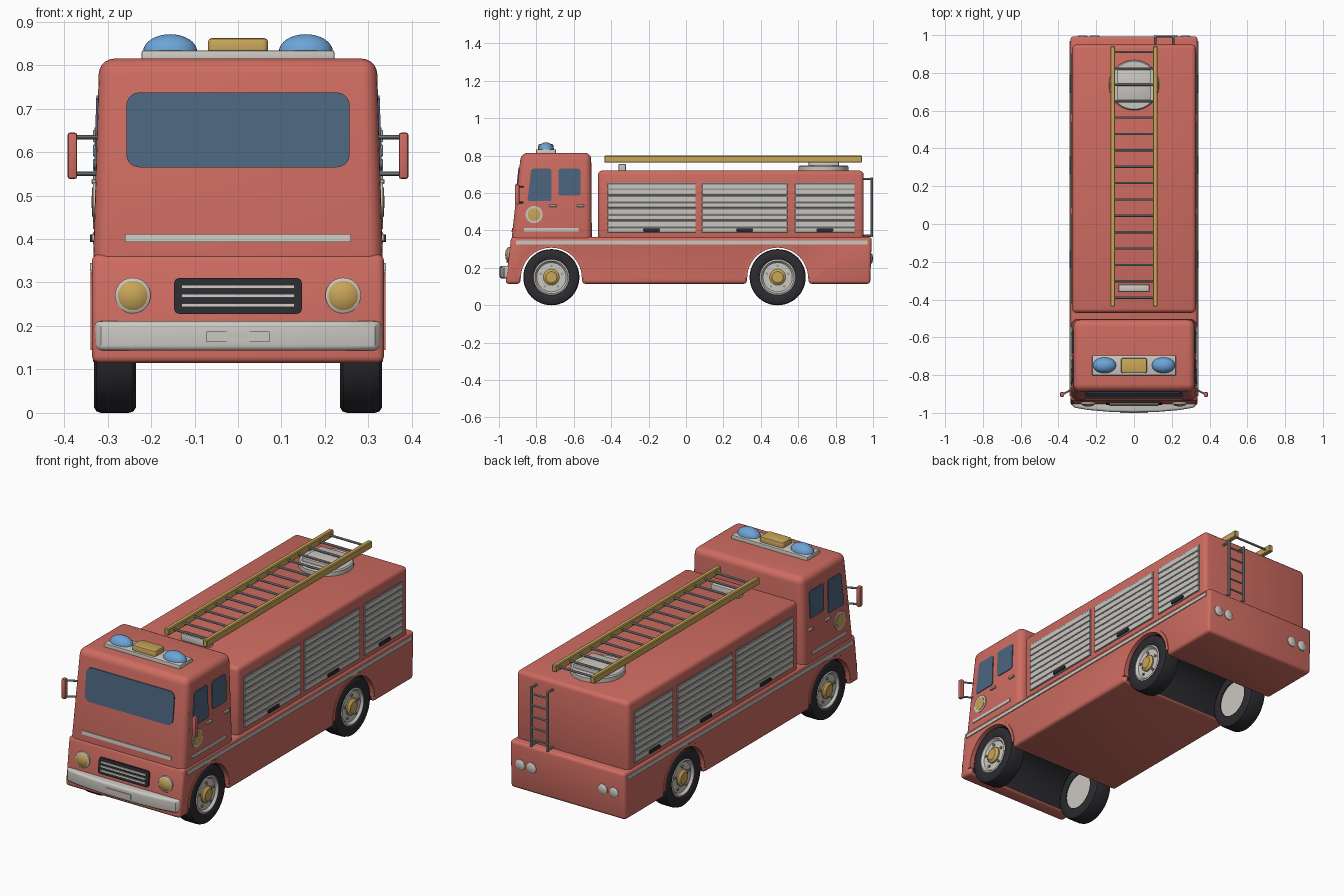
import bpy, bmesh, math
from mathutils import Vector

if "Cube" in bpy.data.objects:
    bpy.data.objects.remove(bpy.data.objects["Cube"])


def material(name, rgb):
    m = bpy.data.materials.new(name)
    m.diffuse_color = (*rgb, 1)
    m.use_nodes = True
    m.node_tree.nodes["Principled BSDF"].inputs["Base Color"].default_value = m.diffuse_color
    return m


RED = material("red paint", (0.62, 0.15, 0.12))
LIGHT = material("light grey", (0.60, 0.57, 0.53))
DARK = material("black rubber", (0.025, 0.025, 0.03))
GLASS = material("window blue", (0.07, 0.13, 0.21))
LAMP = material("lamp blue", (0.15, 0.37, 0.68))
GOLD = material("gold", (0.58, 0.38, 0.10))
STEEL = material("steel", (0.30, 0.32, 0.34))


def finish(bm, name, *mats):
    bmesh.ops.recalc_face_normals(bm, faces=bm.faces)
    me = bpy.data.meshes.new(name)
    bm.to_mesh(me)
    bm.free()
    for m in mats:
        me.materials.append(m)
    ob = bpy.data.objects.new(name, me)
    bpy.context.collection.objects.link(ob)
    return ob


def prism(name, pts, f, d0, d1, mat, bevel=0, seg=3):
    """Extrude a 2D outline from d0 to d1; f maps (u, v, d) to space."""
    bm = bmesh.new()
    a, b = [[bm.verts.new(f(u, v, d)) for u, v in pts] for d in (d0, d1)]
    n = len(pts)
    bm.faces.new(a)
    bm.faces.new(b)
    for i in range(n):
        bm.faces.new((a[i], a[(i + 1) % n], b[(i + 1) % n], b[i]))
    bmesh.ops.recalc_face_normals(bm, faces=bm.faces)
    if bevel:
        edges = [e for e in bm.edges if e.calc_face_angle(0) > 0.7]
        bmesh.ops.bevel(bm, geom=edges, offset=bevel, segments=seg,
                        profile=0.5, affect='EDGES', clamp_overlap=True)
    return finish(bm, name, mat)


def lathe(name, prof, loc, axis, mat, seg=32, scale=(1, 1)):
    """Revolve (radius, height) points around an axis through loc."""
    rot = Vector(axis).to_track_quat('Z', 'Y').to_matrix()
    bm = bmesh.new()
    rings = []
    for r, h in prof:
        rings.append([bm.verts.new(Vector(loc) + rot @ Vector((
            r * scale[0] * math.cos(math.tau * i / seg),
            r * scale[1] * math.sin(math.tau * i / seg), h))) for i in range(seg)])
    for p, q in zip(rings, rings[1:]):
        for i in range(seg):
            j = (i + 1) % seg
            bm.faces.new((p[i], p[j], q[j], q[i]))
    bmesh.ops.remove_doubles(bm, verts=bm.verts, dist=1e-5)
    return finish(bm, name, mat)


def rod(name, a, b, r, mat=STEEL):
    d = Vector(b) - Vector(a)
    return lathe(name, [(0, 0), (r, 0), (r, d.length), (0, d.length)], a, d, mat, 10)


def rect(u0, u1, v0, v1, r=0):
    if not r:
        return [(u0, v0), (u1, v0), (u1, v1), (u0, v1)]
    out = []
    for k, (u, v) in enumerate([(u1 - r, v1 - r), (u0 + r, v1 - r), (u0 + r, v0 + r), (u1 - r, v0 + r)]):
        for i in range(6):
            t = math.pi / 2 * (k + i / 5)
            out.append((u + r * math.cos(t), v + r * math.sin(t)))
    return out


# Surface mappings
def flat(x, y, z): return (x, y, z)
def cab_x(z): return 0.333 - (z - 0.36) * 0.03
def cab_y(z): return -0.932 + (z - 0.36) * 0.11
def nose_y(z): return -0.965 + (z - 0.115) * 0.12
def on_windscreen(u, z, d): return (u, cab_y(z) - d, z)
def on_nose(u, z, d): return (u, nose_y(z) - d, z)
def cab_side(s): return lambda y, z, d: (s * (cab_x(z) + d), y, z)
def wall(s, x): return lambda y, z, d: (s * (x + d), y, z)


# Lower body with wheel arches
AXLES, ARCH, AZ = (-0.72, 0.49), 0.165, 0.145
outline = [(nose_y(0.115), 0.115)]
for c in AXLES:
    outline.append((c - ARCH, 0.115))
    outline += [(c - ARCH * math.cos(math.pi * i / 20), AZ + ARCH * math.sin(math.pi * i / 20)) for i in range(21)]
    outline.append((c + ARCH, 0.115))
outline += [(0.985, 0.115), (0.993, 0.365), (nose_y(0.365), 0.365)]
lower = prism("lower_body", outline, lambda y, z, d: (d * 0.336, y, z), -1, 1, RED, 0.016)
lower.data.materials.append(DARK)
for p in lower.data.polygons:
    x, y, z = p.center
    if abs(x) < 0.3 and any(math.hypot(y - c, z - AZ) < ARCH + 0.006 for c in AXLES):
        p.material_index = 1

# Cab and equipment box
prism("cab", [(cab_y(0.33), 0.33), (-0.503, 0.33), (-0.507, 0.815), (cab_y(0.815), 0.815)],
      lambda y, z, d: (d * cab_x(z), y, z), -1, 1, RED, 0.035, 5)
prism("equipment_box", rect(-0.47, 0.95, 0.33, 0.72), lambda y, z, d: (d, y, z), -0.327, 0.327, RED, 0.022)

# Front details
prism("windscreen", rect(-0.257, 0.257, 0.565, 0.737, 0.03), on_windscreen, -0.01, 0.005, GLASS)
prism("front_stripe", rect(-0.26, 0.26, 0.393, 0.412), on_windscreen, -0.01, 0.004, LIGHT)
prism("grille", rect(-0.147, 0.147, 0.228, 0.31, 0.012), on_nose, -0.01, 0.008, DARK)
for z in (0.248, 0.269, 0.29):
    prism("grille_bar", rect(-0.13, 0.13, z - 0.004, z + 0.004), on_nose, 0, 0.013, LIGHT)
half = [(0.331, -0.93), (0.331, -0.955), (0.315, -0.972), (0.24, -0.985), (0.12, -0.995)]
prism("bumper", half + [(0, -0.997)] + [(-x, y) for x, y in half[::-1]], flat, 0.143, 0.211, LIGHT, 0.02, 4)
prism("number_plate", rect(-0.073, 0.073, 0.163, 0.187), lambda x, z, d: (x, -0.99 - d, z), 0, 0.01, LIGHT)

# Roof light bar
prism("light_bar_base", rect(-0.222, 0.222, -0.802, -0.695), flat, 0.80, 0.834, LIGHT, 0.005, 2)
prism("centre_lamp", rect(-0.069, 0.069, -0.79, -0.709, 0.012), flat, 0.82, 0.862, GOLD, 0.008, 2)
dome = [(0, 0)] + [(math.cos(t * math.pi / 16), 0.04 * math.sin(t * math.pi / 16)) for t in range(9)]

for s in (-1, 1):
    side = cab_side(s)
    lathe("beacon", dome, (s * 0.156, -0.748, 0.831), (0, 0, 1), LAMP, 32, (0.062, 0.042))
    # Headlights
    at = (s * 0.242, nose_y(0.27), 0.27)
    lathe("headlight_ring", [(0, -0.01), (0.041, -0.01), (0.041, 0.006), (0.035, 0.01), (0, 0.01)], at, (0, -1, 0), LIGHT)
    lathe("headlight", [(0, 0), (0.034, 0), (0.034, 0.01), (0.024, 0.017), (0, 0.021)], at, (0, -1, 0), GOLD)
    # Tail lights
    for x in (0.208, 0.273):
        lathe("tail_light", [(0, -0.01), (0.027, -0.01), (0.027, 0.004), (0.02, 0.009), (0, 0.01)],
              (s * x, 0.989, 0.25), (0, 1, 0), LIGHT, 24)
    # Side windows, door handles, stripe and emblem
    prism("front_side_window", [(-0.84, 0.557), (-0.724, 0.557), (-0.718, 0.565), (-0.718, 0.722), (-0.726, 0.73),
                                (-0.818, 0.73), (-0.828, 0.722), (-0.847, 0.565)], side, -0.01, 0.004, GLASS)
    prism("rear_side_window", rect(-0.682, -0.565, 0.586, 0.73, 0.012), side, -0.01, 0.004, GLASS)
    for y in (-0.712, -0.565):
        prism("door_handle", rect(y - 0.02, y + 0.02, 0.526, 0.538), side, -0.005, 0.009, LIGHT, 0.002, 1)
    prism("door_stripe", rect(-0.865, -0.575, 0.395, 0.412), side, -0.01, 0.004, LIGHT)
    at = (s * cab_x(0.485), -0.812, 0.485)
    lathe("badge_ring", [(0, -0.01), (0.046, -0.01), (0.046, 0.004), (0, 0.004)], at, (s, 0, 0), LIGHT)
    lathe("badge", [(0, -0.01), (0.034, -0.01), (0.034, 0.006), (0, 0.008)], at, (s, 0, 0), GOLD)
    # Mirrors
    prism("mirror", rect(0.37, 0.392, -0.915, -0.89), lambda x, y, z: (s * x, y, z), 0.538, 0.645, RED, 0.006, 2)
    for z in (0.55, 0.634):
        rod("mirror_arm", (s * 0.31, -0.865, z), (s * 0.378, -0.902, z), 0.005)
    # Long stripe along the lower body
    prism("body_stripe", rect(-0.91, 0.97, 0.326, 0.345), wall(s, 0.336), -0.01, 0.005, LIGHT)
    # Roller shutters
    for y0, y1 in ((-0.42, 0.052), (0.085, 0.542), (0.583, 0.902)):
        prism("shutter_back", rect(y0, y1, 0.388, 0.657), wall(s, 0.327), -0.01, 0.003, STEEL)
        for i in range(8):
            z = 0.389 + i * 0.0335
            prism("shutter_slat", rect(y0, y1, z, z + 0.027), wall(s, 0.327), 0, 0.007, LIGHT, 0.002, 1)
        m = (y0 + y1) / 2
        prism("shutter_handle", rect(m - 0.045, m + 0.045, 0.393, 0.41, 0.005), wall(s, 0.327), 0, 0.014, DARK)
    # Wheels and arch lips
    for c in AXLES:
        at = (0, c, 0.15)
        lathe("tyre", [(0.094, 0.235), (0.138, 0.235), (0.147, 0.241), (0.15, 0.252), (0.15, 0.315), (0.147, 0.325),
                       (0.138, 0.331), (0.105, 0.331), (0.094, 0.325), (0.094, 0.235)], at, (s, 0, 0), DARK, 48)
        lathe("rim", [(0, 0.24), (0.096, 0.24), (0.096, 0.326), (0.088, 0.329), (0.078, 0.317), (0, 0.317)],
              at, (s, 0, 0), LIGHT, 40)
        lathe("hub", [(0, 0.31), (0.043, 0.31), (0.043, 0.324), (0.03, 0.334), (0, 0.335)], at, (s, 0, 0), GOLD, 24)
        for k in range(5):
            t = math.tau * k / 5 + math.pi / 2
            y, z = c + 0.06 * math.cos(t), 0.15 + 0.06 * math.sin(t)
            rod("wheel_nut", (s * 0.31, y, z), (s * 0.324, y, z), 0.007)
        arc = [(math.cos(math.pi * i / 24), math.sin(math.pi * i / 24)) for i in range(25)]
        ring = [(c + 0.18 * u, AZ + 0.18 * v) for u, v in arc] + [(c + 0.163 * u, AZ + 0.163 * v) for u, v in arc[::-1]]
        prism("arch_lip", ring, wall(s, 0.336), -0.03, 0.003, RED)
    # Roof ladder rails
    prism("ladder_rail", rect(0.1, 0.125, 0.763, 0.8), lambda x, z, d: (s * x, d, z), -0.437, 0.942, GOLD, 0.004, 1)

# Ladder rungs, supports and turntable
for i in range(16):
    y = -0.39 + i * 0.0867
    rod("ladder_rung", (-0.11, y, 0.782), (0.11, y, 0.782), 0.006)
lathe("turntable", [(0, 0), (0.133, 0), (0.133, 0.024), (0.127, 0.03), (0, 0.03)], (0, 0.735, 0.718), (0, 0, 1), LIGHT, 48)
prism("turntable_block", rect(-0.088, 0.088, 0.655, 0.818), flat, 0.74, 0.766, LIGHT, 0.006, 2)
prism("ladder_rest", rect(-0.083, 0.083, -0.361, -0.32), flat, 0.71, 0.756, LIGHT, 0.008, 2)

# Rear climbing ladder
for x in (0.112, 0.208):
    rod("rear_ladder_rail", (x, 0.993, 0.365), (x, 0.993, 0.682), 0.007)
    for z in (0.372, 0.675):
        rod("rear_ladder_bracket", (x, 0.94, z), (x, 0.993, z), 0.006)
for i in range(5):
    z = 0.405 + i * 0.06
    rod("rear_ladder_rung", (0.112, 0.993, z), (0.208, 0.993, z), 0.005)

# Smooth shading with sharp edges kept
bpy.ops.object.select_all(action='SELECT')
bpy.context.view_layer.objects.active = lower
bpy.ops.object.shade_smooth_by_angle(angle=math.radians(35))
